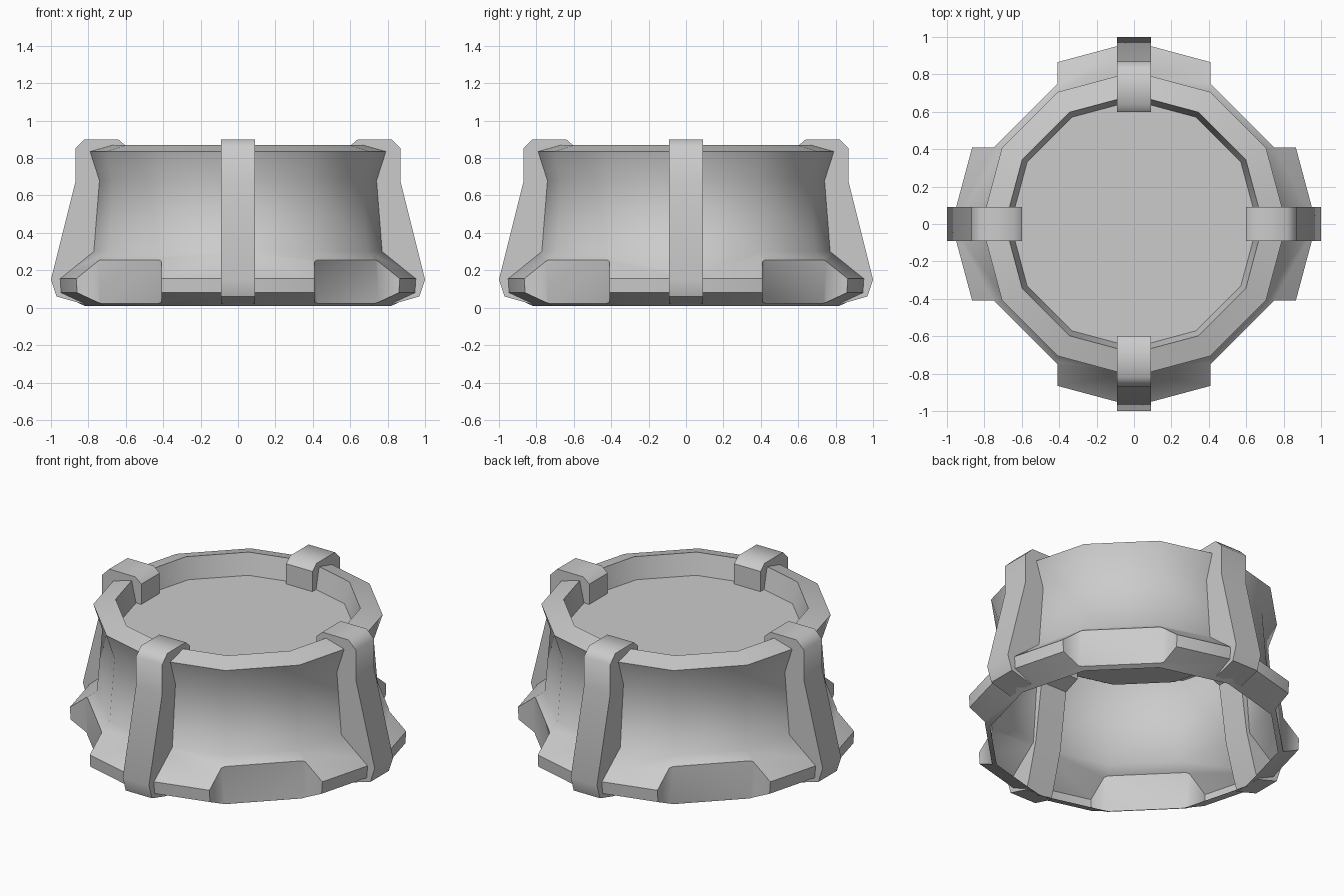
import bpy, bmesh, math
from mathutils import Matrix

default = bpy.data.objects.get("Cube")
if default:
    bpy.data.objects.remove(default)

grey = bpy.data.materials.new("plain_grey")
grey.use_nodes = True
colour = (0.6, 0.6, 0.6, 1)
grey.diffuse_color = colour
grey.node_tree.nodes["Principled BSDF"].inputs["Base Color"].default_value = colour


def make_object(name, bm):
    bmesh.ops.recalc_face_normals(bm, faces=bm.faces)
    mesh = bpy.data.meshes.new(name)
    bm.to_mesh(mesh)
    bm.free()
    mesh.materials.append(grey)
    obj = bpy.data.objects.new(name, mesh)
    bpy.context.collection.objects.link(obj)
    return obj


def activate(obj):
    bpy.ops.object.select_all(action="DESELECT")
    obj.select_set(True)
    bpy.context.view_layer.objects.active = obj


def smooth(obj, degrees):
    activate(obj)
    bpy.ops.object.shade_smooth_by_angle(angle=math.radians(degrees))


def prism(bm, points, depth):
    """Extrude a flat outline along a vector, closed at both ends."""
    face = bm.faces.new([bm.verts.new(p) for p in points])
    grown = bmesh.ops.extrude_face_region(bm, geom=[face], use_keep_orig=True)
    moved = [g for g in grown["geom"] if isinstance(g, bmesh.types.BMVert)]
    bmesh.ops.translate(bm, verts=moved, vec=depth)
    return list({*face.verts, *moved})


# Twelve-sided shell: sunken top, rim, waisted wall, flared foot and lip
SIDES = 12
profile = [(0.66, 0.74), (0.69, 0.87), (0.815, 0.835), (0.765, 0.68),
           (0.795, 0.3), (0.975, 0.155), (0.97, 0.08), (0.82, 0.01)]
bm = bmesh.new()
rings = []
for r, z in profile:
    angles = [math.tau * i / SIDES for i in range(SIDES)]
    rings.append([bm.verts.new((r * math.cos(a), r * math.sin(a), z)) for a in angles])
for low, high in zip(rings, rings[1:]):
    for i in range(SIDES):
        j = (i + 1) % SIDES
        bm.faces.new((low[i], low[j], high[j], high[i]))
bm.faces.new(rings[0])
bm.faces.new(rings[-1])
shell = make_object("shell", bm)

# Notches in the foot at the four diagonals
bm = bmesh.new()
near, mid, far = 0.41, 0.75, 1.2
outline = [(near, mid), (near, far), (far, far), (far, near), (mid, near)]
for k in range(4):
    verts = prism(bm, [(x, y, -0.1) for x, y in outline], (0, 0, 0.6))
    bmesh.ops.rotate(bm, verts=verts, matrix=Matrix.Rotation(k * math.pi / 2, 3, "Z"))
cutter = make_object("notch_cutter", bm)
cutter.hide_render = True
notch = shell.modifiers.new("notches", "BOOLEAN")
notch.operation = "DIFFERENCE"
notch.solver = "EXACT"
notch.object = cutter
activate(shell)
bpy.ops.object.modifier_apply(modifier=notch.name)
bpy.data.objects.remove(cutter)

# The shell is hollow and open underneath
bm = bmesh.new()
bm.from_mesh(shell.data)
base = [f for f in bm.faces if f.normal.z < -0.99 and f.calc_center_median().z < 0.05]
bmesh.ops.delete(bm, geom=base, context="FACES")
bm.to_mesh(shell.data)
bm.free()
smooth(shell, 50)

# Four straps hooked over the rim and running down to the foot
strap = [(0.6, 0.7), (0.6, 0.865), (0.64, 0.9), (0.82, 0.9), (0.87, 0.85),
         (0.87, 0.67), (1.0, 0.15), (0.97, 0.06), (0.83, 0.02),
         (0.81, 0.08), (0.75, 0.3), (0.7, 0.66)]
HALF = 0.09
for k, side in enumerate(("left", "back", "right", "front")):
    bm = bmesh.new()
    verts = prism(bm, [(r, -HALF, z) for r, z in strap], (0, 2 * HALF, 0))
    bmesh.ops.rotate(bm, verts=verts, matrix=Matrix.Rotation(k * math.pi / 2, 3, "Z"))
    smooth(make_object(side + "_strap", bm), 46)
